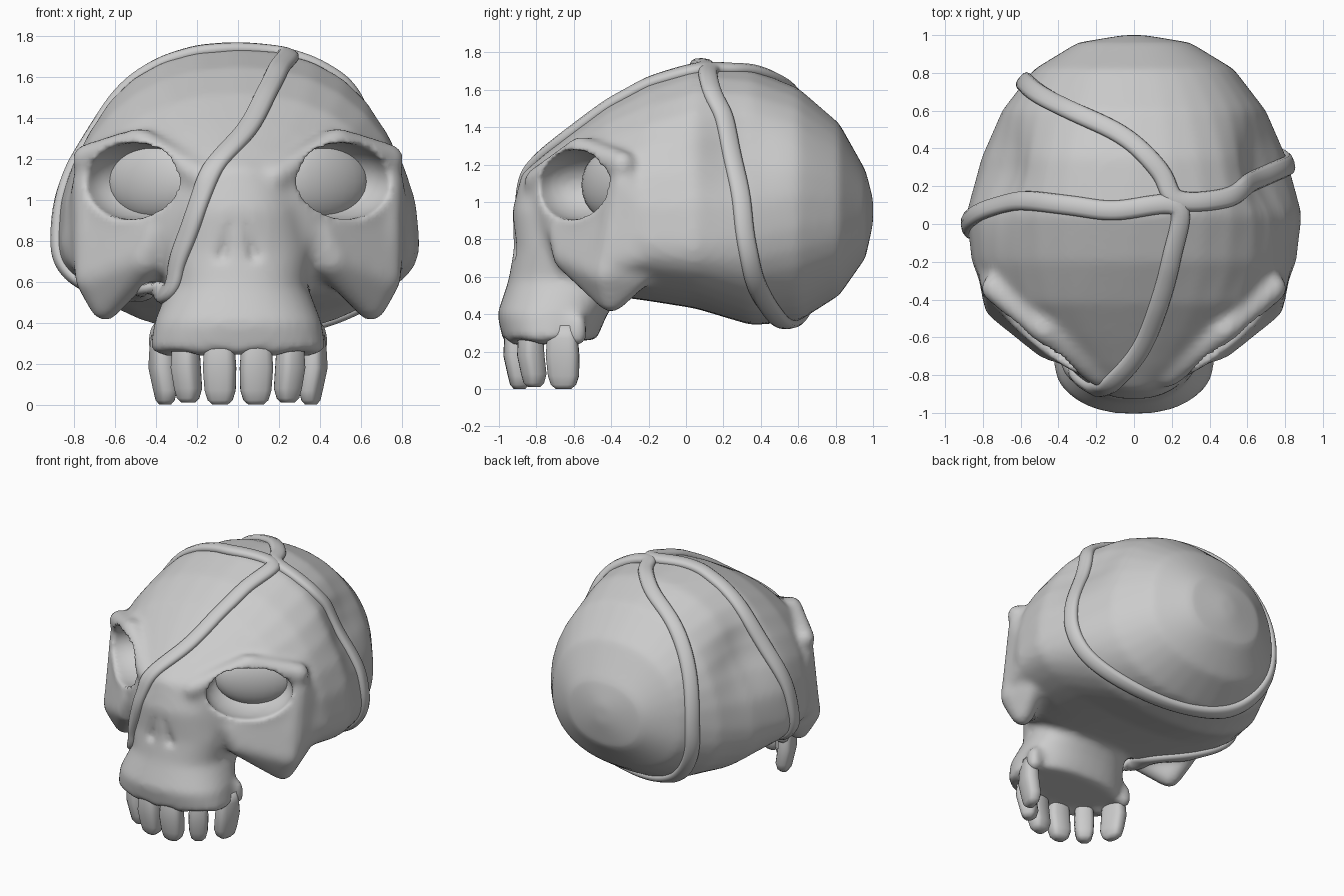
import bpy, bmesh, math
from mathutils import Vector, Matrix
from mathutils.bvhtree import BVHTree

if "Cube" in bpy.data.objects:
    bpy.data.objects.remove(bpy.data.objects["Cube"])

SIDES = (1, -1)


def make_object(name, bm):
    bmesh.ops.recalc_face_normals(bm, faces=bm.faces)
    for f in bm.faces:
        f.smooth = True
    me = bpy.data.meshes.new(name)
    bm.to_mesh(me)
    bm.free()
    ob = bpy.data.objects.new(name, me)
    bpy.context.collection.objects.link(ob)
    return ob


def loft(bm, rings, closed=False):
    rows = [[bm.verts.new(p) for p in r] for r in rings]
    n = len(rows[0])
    pairs = list(zip(rows, rows[1:] + rows[:1])) if closed else list(zip(rows, rows[1:]))
    for a, b in pairs:
        for i in range(n):
            j = (i + 1) % n
            bm.faces.new((a[i], a[j], b[j], b[i]))
    if not closed:
        bm.faces.new(rows[0])
        bm.faces.new(rows[-1])


def oval(e, n=32):
    # unit superellipse points
    out = []
    for i in range(n):
        c, s = math.cos(2 * math.pi * i / n), math.sin(2 * math.pi * i / n)
        out.append((math.copysign(abs(c) ** (2 / e), c), math.copysign(abs(s) ** (2 / e), s)))
    return out


def hull(bm, balls, side=1):
    # convex hull around a set of balls (x, y, z, radius)
    vs = []
    for x, y, z, r in balls:
        for k in range(1, 8):
            t = math.pi * k / 8
            for a in range(12):
                p = 2 * math.pi * a / 12
                vs.append(bm.verts.new((side * (x + r * math.sin(t) * math.cos(p)),
                                        y + r * math.sin(t) * math.sin(p), z + r * math.cos(t))))
    bmesh.ops.convex_hull(bm, input=vs)
    loose = [v for v in vs if v.is_valid and not v.link_faces]
    bmesh.ops.delete(bm, geom=loose, context='VERTS')


def ellipsoid(bm, centre, radii, turn, seg=24):
    m = Matrix.Translation(centre) @ Matrix.Rotation(turn, 4, 'Z') @ Matrix.Diagonal((*radii, 1))
    bmesh.ops.create_uvsphere(bm, u_segments=seg, v_segments=seg // 2, radius=1, matrix=m)


# cranium: y, half width, top, bottom, height of widest point
bm = bmesh.new()
stations = [(1.0, .06, 1.02, .88, .95), (.96, .3, 1.17, .70, .93), (.82, .53, 1.42, .50, .90),
            (.6, .70, 1.61, .36, .86), (.35, .81, 1.71, .34, .80), (.05, .89, 1.74, .43, .77),
            (-.2, .86, 1.65, .47, .78), (-.42, .77, 1.52, .50, .85), (-.6, .58, 1.38, .55, .90),
            (-.75, .38, 1.26, .60, .95), (-.87, .15, 1.16, .70, .98)]
loft(bm, [[(w * a, y, zc + b * ((zt - zc) if b > 0 else (zc - zb))) for a, b in oval(2.2)]
          for y, w, zt, zb, zc in stations])

# upper jaw and nose bridge: z, half width, front, back
muzzle = [(.26, .43, -.98, -.48), (.40, .41, -1.01, -.42), (.58, .34, -.95, -.3),
          (.75, .38, -.92, -.2), (.95, .34, -.93, -.2), (1.15, .25, -.88, -.3)]
loft(bm, [[(w * a, (f + k) / 2 + (k - f) / 2 * b, z) for a, b in oval(2.3)] for z, w, f, k in muzzle])

# cheekbones, outer eye rims, brows and gum points
brow = [(.18, -.80, 1.11, .07), (.48, -.56, 1.28, .075), (.74, -.34, 1.20, .075)]
for s in SIDES:
    hull(bm, [(.70, -.42, .62, .10), (.65, -.40, .48, .075), (.45, -.62, .72, .10),
              (.72, -.36, .85, .09), (.40, -.66, .84, .08), (.68, -.25, .62, .08)], s)
    hull(bm, [(.70, -.40, .70, .10), (.76, -.10, .75, .10), (.72, -.33, 1.10, .09)], s)
    for a, b in zip(brow, brow[1:]):
        hull(bm, [a, b], s)
    for x, y in ((.17, -.90), (.33, -.76), (.39, -.58)):
        hull(bm, [(x, y, .28, .055), (x, y, .36, .05)], s)
hull(bm, [(0, -.93, .28, .05), (0, -.93, .36, .05)])
skull = make_object("skull", bm)

# eye socket and nostril cutter
bm = bmesh.new()
for s in SIDES:
    ellipsoid(bm, (.48 * s, -.56, 1.09), (.30, .26, .19), s * math.radians(33))
    hull(bm, [(.034, -.94, .90, .022), (.08, -.93, .73, .042)], s)
cutter = make_object("socket_cutter", bm)
cutter.hide_render = True


def add_remesh():
    m = skull.modifiers.new("fuse", 'REMESH')
    m.mode = 'VOXEL'
    m.voxel_size = .02
    m.use_smooth_shade = True


def add_smooth(n):
    m = skull.modifiers.new("soften", 'SMOOTH')
    m.factor, m.iterations = .5, n


add_remesh()
add_smooth(10)
cut = skull.modifiers.new("sockets", 'BOOLEAN')
cut.operation, cut.solver, cut.object = 'DIFFERENCE', 'EXACT', cutter
add_remesh()
add_smooth(4)
dg = bpy.context.evaluated_depsgraph_get()
mesh = bpy.data.meshes.new_from_object(skull.evaluated_get(dg))
skull.modifiers.clear()
skull.data = mesh
bpy.data.objects.remove(cutter)

# temple hollows
bm = bmesh.new()
bm.from_mesh(mesh)
for v in bm.verts:
    d = (Vector((abs(v.co.x), v.co.y, v.co.z)) - Vector((.70, .28, 1.28))).length
    v.co.x -= math.copysign(.09 * math.exp(-(d / .24) ** 2), v.co.x)
for f in bm.faces:
    f.smooth = True
bm.normal_update()
bm.to_mesh(mesh)
tree = BVHTree.FromBMesh(bm)
bm.free()

# eyes filling the sockets
for s in SIDES:
    bm = bmesh.new()
    ellipsoid(bm, (.41 * s, -.39, 1.09), (.27, .10, .19), s * math.radians(33))
    make_object("eye_left" if s < 0 else "eye_right", bm)

# teeth: x, y, half width, half depth, turn, lowest z
teeth = [(.09, -.91, .082, .065, 8, .01), (.255, -.83, .068, .065, 35, .02), (.375, -.66, .09, .055, 75, .01)]
for s in SIDES:
    for i, (x, y, w, d, turn, low) in enumerate(teeth):
        bm = bmesh.new()
        m = Matrix.Translation((s * x, y, 0)) @ Matrix.Rotation(s * math.radians(turn), 4, 'Z')
        rings = [(low - .01, .45), (low + .012, .75), (low + .06, .93), (.18, 1), (.27, .92), (.34, .75)]
        loft(bm, [[m @ Vector((a * w * k, b * d * k + (.02 if z < .1 else 0), z)) for a, b in oval(3, 16)]
                  for z, k in rings])
        make_object("tooth_%d" % (i + 1), bm)


def strap(name, pts, steps=10):
    # closed band laid on the skull surface along rough guide points
    pts = [Vector(p) for p in pts]
    n = len(pts)
    pos, nor = [], []
    for i in range(n):
        a, b, c, d = (pts[(i + k) % n] for k in (-1, 0, 1, 2))
        for j in range(steps):
            t = j / steps
            p = .5 * (2 * b + (c - a) * t + (2 * a - 5 * b + 4 * c - d) * t * t
                      + (3 * b - a - 3 * c + d) * t ** 3)
            hit = tree.find_nearest(p)
            pos.append(hit[0])
            nor.append(hit[1])
    for _ in range(4):
        for lst in (pos, nor):
            lst[:] = [(lst[k - 1] + 2 * lst[k] + lst[(k + 1) % len(lst)]) / 4 for k in range(len(lst))]
    rings = []
    for k, p in enumerate(pos):
        tan = (pos[(k + 1) % len(pos)] - pos[k - 1]).normalized()
        side = tan.cross(nor[k]).normalized()
        up = side.cross(tan).normalized()
        rings.append([p + up * .006 + side * a * .052 + up * b * .032 for a, b in oval(2.4, 12)])
    bm = bmesh.new()
    loft(bm, rings, closed=True)
    return make_object(name, bm)


# straps: one across the face and left side, one round the back
strap("front_strap", [(.24, .1, 1.75), (-.1, .07, 1.74), (-.35, .1, 1.68), (-.62, .12, 1.45), (-.8, .05, 1.1),
                      (-.92, -.02, .75), (-.78, -.08, .56), (-.52, -.3, .50), (-.43, -.55, .55),
                      (-.37, -.78, .57), (-.32, -.84, .70), (-.22, -.87, .90), (-.13, -.85, 1.14),
                      (.04, -.66, 1.34), (.14, -.4, 1.52), (.2, -.18, 1.65)])
strap("back_strap", [(.24, .13, 1.75), (.5, .14, 1.6), (.62, .22, 1.42), (.78, .29, 1.1), (.85, .33, .8),
                     (.72, .38, .55), (.4, .47, .40), (0, .55, .35), (-.35, .64, .43), (-.56, .74, .68),
                     (-.6, .77, .95), (-.52, .7, 1.28), (-.35, .6, 1.5), (-.05, .46, 1.66), (.14, .28, 1.72)])
